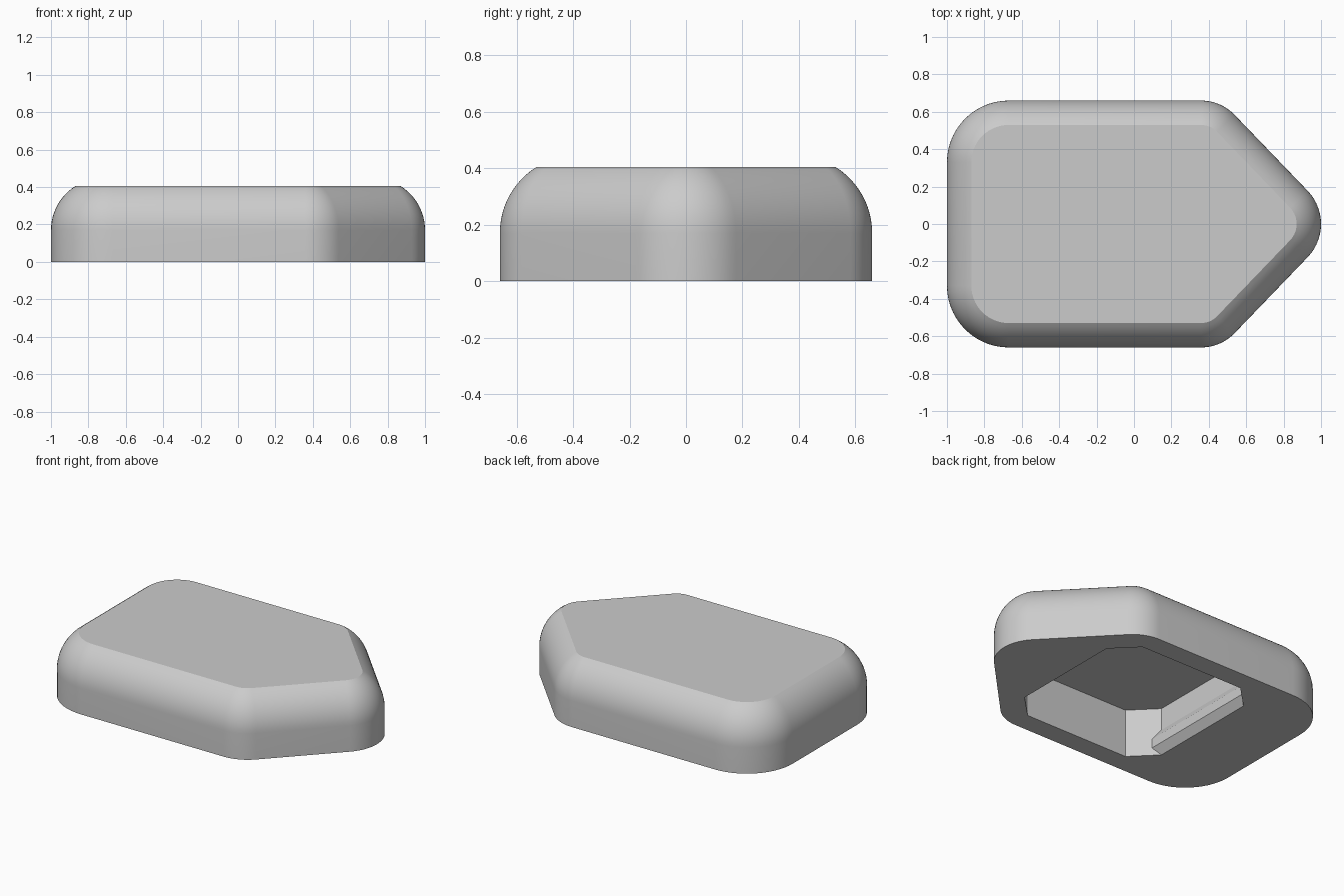
import bpy
import bmesh
from math import radians, cos, sin, asin, sqrt

cube = bpy.data.objects.get("Cube")
if cube:
    bpy.data.objects.remove(cube, do_unlink=True)

grey = bpy.data.materials.new("plain grey")
grey.use_nodes = True
colour = (0.6, 0.6, 0.6, 1)
grey.diffuse_color = colour
grey.node_tree.nodes["Principled BSDF"].inputs["Base Color"].default_value = colour

HEIGHT, SHOULDER, ARC = 0.405, 0.17, 0.277
POCKET_TOP, WIDE, NARROW = 0.315, 0.527, 0.376
SLANT = 43.9

# Outline corners: centre x, centre y, radius, start and end angle
HALF = [(0.358, 0.41, 0.25, SLANT, 90), (-0.67, 0.33, 0.33, 90, 180)]
CORNERS = [(0.744, 0, 0.256, -SLANT, SLANT)] + HALF
CORNERS += [(x, -y, r, 360 - b, 360 - a) for x, y, r, a, b in reversed(HALF)]


def outline(inset, steps=14):
    points = []
    for x, y, r, a, b in CORNERS:
        for i in range(steps + 1):
            t = radians(a + (b - a) * i / steps)
            points.append((x + (r - inset) * cos(t), y + (r - inset) * sin(t)))
    return points


def add_ring(bm, points, z):
    return [bm.verts.new((x, y, z)) for x, y in points]


def bridge(bm, low, high):
    for i in range(len(low)):
        j = (i + 1) % len(low)
        bm.faces.new((low[i], low[j], high[j], high[i]))


def finish(bm, name):
    bmesh.ops.recalc_face_normals(bm, faces=bm.faces)
    mesh = bpy.data.meshes.new(name)
    bm.to_mesh(mesh)
    bm.free()
    mesh.materials.append(grey)
    mesh.shade_smooth()
    mesh.set_sharp_from_angle(angle=radians(24))
    obj = bpy.data.objects.new(name, mesh)
    bpy.context.collection.objects.link(obj)
    return obj


# Rounded shell: straight wall, arc shoulder, flat top
bm = bmesh.new()
base = previous = add_ring(bm, outline(0), 0)
end = asin((HEIGHT - SHOULDER) / ARC)
for i in range(13):
    t = end * i / 12
    ring = add_ring(bm, outline(ARC * (1 - cos(t))), SHOULDER + ARC * sin(t))
    bridge(bm, previous, ring)
    previous = ring
bm.faces.new(previous)

# Eight-sided pocket in the underside
octagon = [(WIDE, -NARROW), (WIDE, NARROW), (NARROW, WIDE), (-NARROW, WIDE),
           (-WIDE, NARROW), (-WIDE, -NARROW), (-NARROW, -WIDE), (NARROW, -WIDE)]
rim = add_ring(bm, octagon, 0)
ceiling = add_ring(bm, octagon, POCKET_TOP)
bridge(bm, rim, ceiling)
bm.faces.new(ceiling)

# Flat underside between the outline and the pocket rim
edges = [bm.edges.get((loop[i - 1], loop[i])) for loop in (base, rim) for i in range(len(loop))]
bmesh.ops.triangle_fill(bm, use_beauty=True, use_dissolve=False, edges=edges, normal=(0, 0, -1))
finish(bm, "body_shell")

# Snap ridges along the end walls of the pocket
PROFILE = [(0, 0), (0.04, 0.05), (0.04, 0.11), (0, 0.17)]
for name, side in (("rear_snap_ridge", -1), ("tip_snap_ridge", 1)):
    bm = bmesh.new()
    ends = [[bm.verts.new((side * (WIDE - d), s * (NARROW + d), z)) for d, z in PROFILE]
            for s in (-1, 1)]
    bridge(bm, *ends)
    for loop in ends:
        bm.faces.new(loop)
    finish(bm, name)
